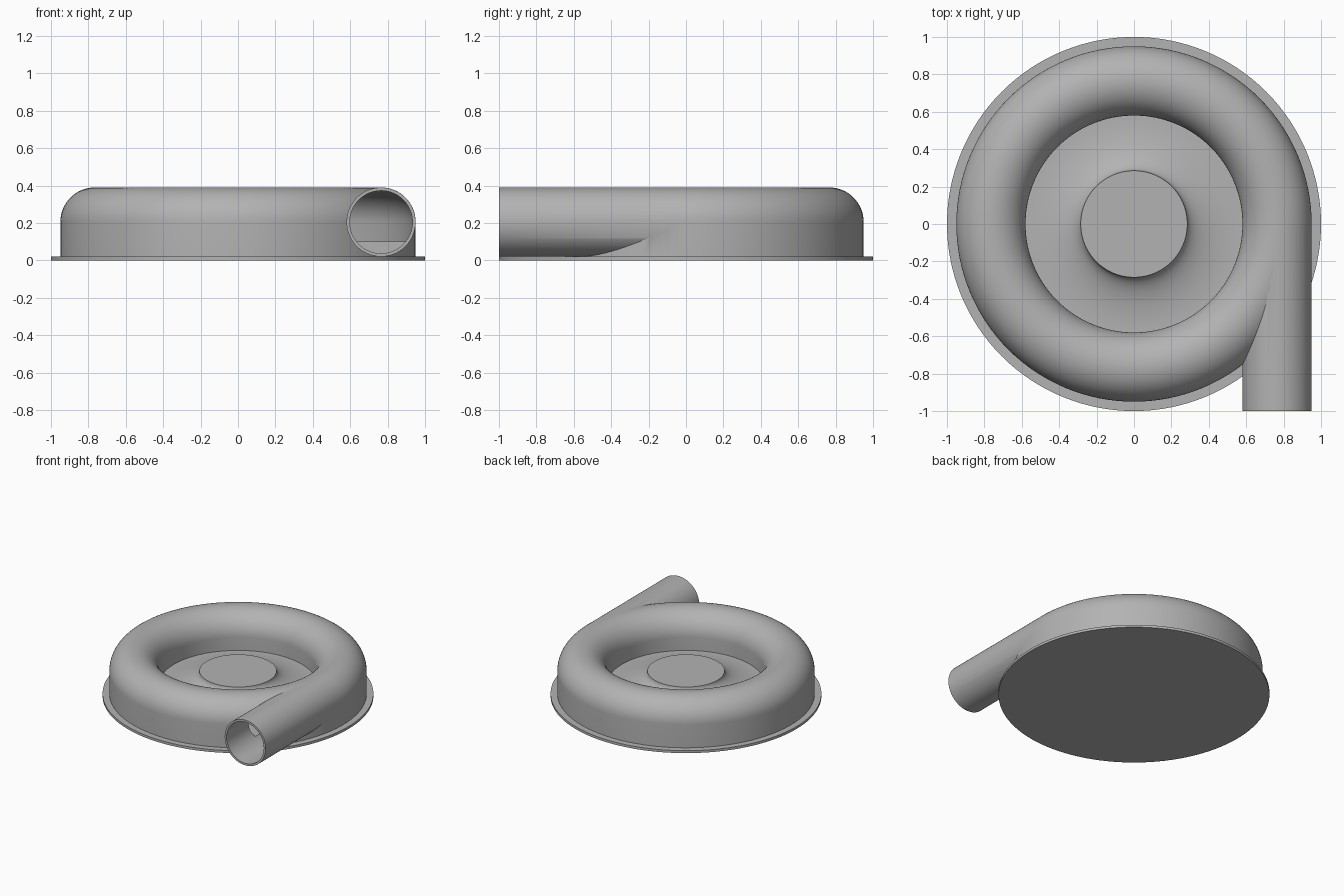
import bpy, bmesh
from math import sin, cos, pi
from mathutils import Matrix

cube = bpy.data.objects.get("Cube")
if cube:
    bpy.data.objects.remove(cube)

# Single cast-metal grey
grey = bpy.data.materials.new("cast_grey")
grey.use_nodes = True
colour = (0.45, 0.45, 0.45, 1)
grey.diffuse_color = colour
grey.node_tree.nodes["Principled BSDF"].inputs["Base Color"].default_value = colour

SEGMENTS = 128
RING, MID = 0.765, 0.205      # scroll centre-line radius and height
TUBE, BORE = 0.185, 0.168     # outer and inner tube radius
FLOOR, HUB, FLARE = 0.10, 0.285, 0.57


def make_object(name, bm):
    bmesh.ops.recalc_face_normals(bm, faces=bm.faces)
    mesh = bpy.data.meshes.new(name)
    bm.to_mesh(mesh)
    bm.free()
    mesh.materials.append(grey)
    obj = bpy.data.objects.new(name, mesh)
    bpy.context.collection.objects.link(obj)
    return obj


def arc(cx, cz, rx, rz, start, end, steps):
    angles = [start + (end - start) * i / steps for i in range(steps + 1)]
    return [(cx + rx * cos(a), cz + rz * sin(a)) for a in angles]


def lathe(name, profile, closed=False):
    """Revolve (radius, height) points; zero radius becomes a pole."""
    bm = bmesh.new()
    rings = []
    for r, z in profile:
        if r == 0:
            rings.append([bm.verts.new((0, 0, z))] * SEGMENTS)
        else:
            turn = [2 * pi * i / SEGMENTS for i in range(SEGMENTS)]
            rings.append([bm.verts.new((r * cos(a), r * sin(a), z)) for a in turn])
    pairs = list(zip(rings, rings[1:]))
    if closed:
        pairs.append((rings[-1], rings[0]))
    for low, high in pairs:
        for i in range(SEGMENTS):
            j = (i + 1) % SEGMENTS
            corners = dict.fromkeys((low[i], low[j], high[j], high[i]))
            bm.faces.new(list(corners))
    return make_object(name, bm)


def rod(name, radius, front, back):
    """Cylinder along y on the outlet axis."""
    bm = bmesh.new()
    place = Matrix.Translation((RING, (front + back) / 2, MID)) @ Matrix.Rotation(pi / 2, 4, "X")
    bmesh.ops.create_cone(bm, cap_ends=True, segments=96, radius1=radius,
                          radius2=radius, depth=back - front, matrix=place)
    return make_object(name, bm)


def combine(target, other, operation):
    mod = target.modifiers.new(operation, "BOOLEAN")
    mod.operation = operation
    mod.solver = "EXACT"
    mod.object = other
    bpy.ops.object.select_all(action="DESELECT")
    bpy.context.view_layer.objects.active = target
    target.select_set(True)
    bpy.ops.object.modifier_apply(modifier=mod.name)
    bpy.data.objects.remove(other)


# Casing: flange, skirt, rounded scroll, inner wall, flared hub
casing = lathe("scroll_casing",
               [(0, 0), (1, 0), (1, 0.02), (RING + TUBE, 0.02)]
               + arc(RING, MID, TUBE, TUBE, 0, pi, 32)
               + [(RING - TUBE, FLOOR)]
               + arc(FLARE, MID, FLARE - HUB, MID - FLOOR, 1.5 * pi, pi, 20)
               + [(0, MID)])

# Tangential outlet pipe joined to the scroll
combine(casing, rod("outlet_pipe", TUBE - 0.0005, -1, 0), "UNION")

# Hollow scroll passage and outlet bore
passage = lathe("passage_cutter",
                [(RING - BORE, FLOOR), (RING + BORE, FLOOR)]
                + arc(RING, MID, BORE, BORE, 0, pi, 32), closed=True)
combine(casing, passage, "DIFFERENCE")
combine(casing, rod("bore_cutter", BORE - 0.0005, -1.1, 0), "DIFFERENCE")

bpy.ops.object.shade_smooth_by_angle(angle=0.5)
